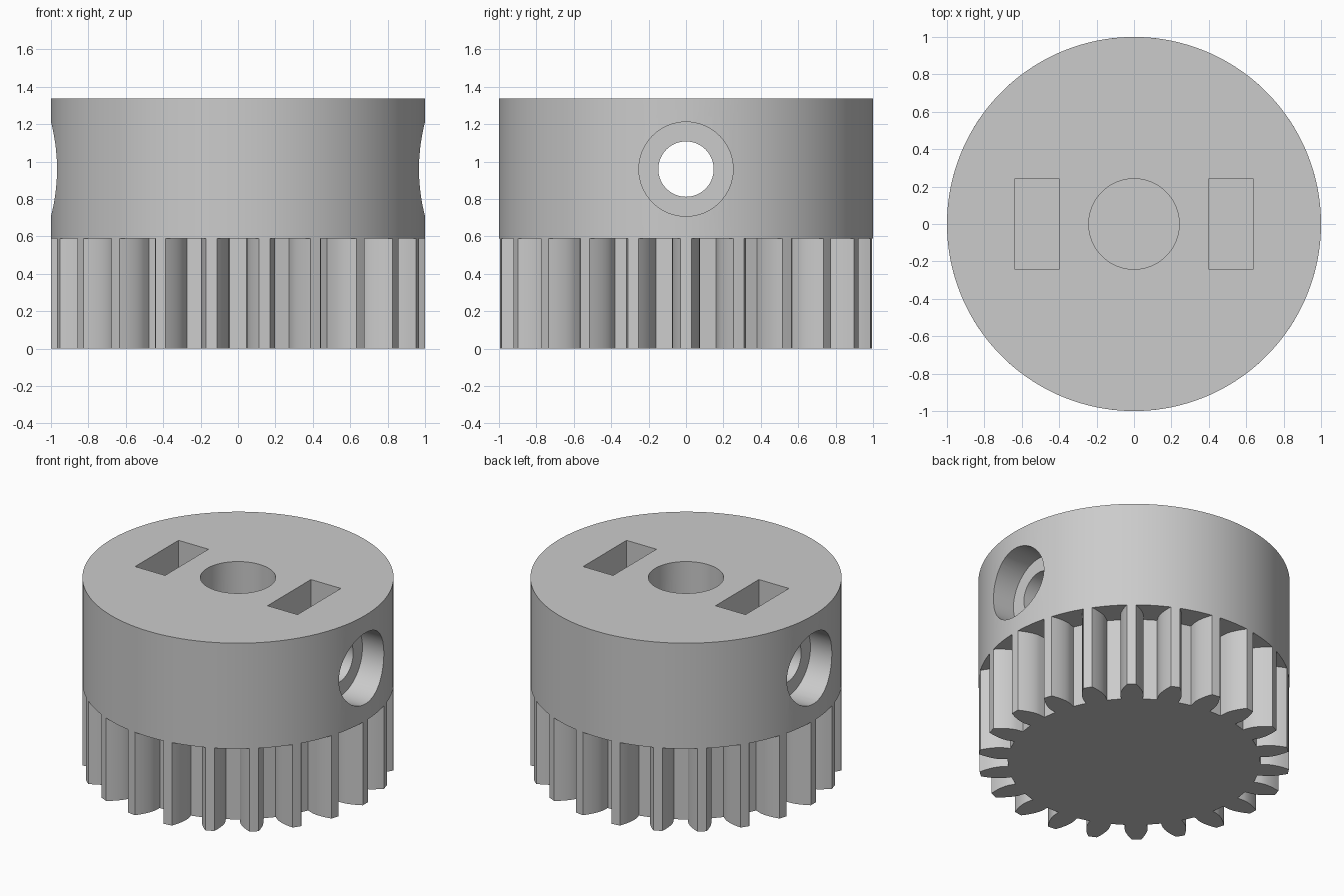
import bpy
import bmesh
import math
from mathutils import Matrix, Vector

if "Cube" in bpy.data.objects:
    bpy.data.objects.remove(bpy.data.objects["Cube"], do_unlink=True)

TEETH = 22
TOP = 1.337
STEP = 0.588                          # height of the toothed section
MODULE = 2 / (TEETH + 2)
PITCH = MODULE * TEETH / 2
ROOT = PITCH - 1.25 * MODULE
BASE = PITCH * math.cos(math.radians(20))
SCREW_Z = 0.96

grey = bpy.data.materials.new("plain grey")
grey.use_nodes = True
colour = (0.6, 0.6, 0.6, 1)
grey.diffuse_color = colour
grey.node_tree.nodes["Principled BSDF"].inputs["Base Color"].default_value = colour


def make(name, bm):
    mesh = bpy.data.meshes.new(name)
    bmesh.ops.recalc_face_normals(bm, faces=bm.faces)
    bm.to_mesh(mesh)
    bm.free()
    mesh.materials.append(grey)
    obj = bpy.data.objects.new(name, mesh)
    bpy.context.collection.objects.link(obj)
    return obj


def cylinder(name, radius, depth, centre, segments=64, along_x=False):
    bm = bmesh.new()
    turn = Matrix.Rotation(math.pi / 2, 4, "Y") if along_x else Matrix()
    bmesh.ops.create_cone(bm, cap_ends=True, segments=segments, radius1=radius, radius2=radius,
                          depth=depth, matrix=Matrix.Translation(centre) @ turn)
    return make(name, bm)


def box(name, low, high):
    bm = bmesh.new()
    low, high = Vector(low), Vector(high)
    bmesh.ops.create_cube(bm, size=1, matrix=Matrix.Translation((low + high) / 2)
                          @ Matrix.Diagonal((high - low).to_4d()))
    return make(name, bm)


def smooth(obj):
    bpy.ops.object.select_all(action="DESELECT")
    obj.select_set(True)
    bpy.context.view_layer.objects.active = obj
    bpy.ops.object.shade_smooth_by_angle(angle=math.radians(25))


def involute(angle):
    return math.tan(angle) - angle


# Toothed section: involute flanks running from the root circle to the tip
half_base = math.pi / (2 * TEETH) + involute(math.radians(20))
flank = [(ROOT, half_base)]
for i in range(7):
    r = BASE + (1 - BASE) * i / 6
    flank.append((r, half_base - involute(math.acos(BASE / r))))
tooth = [(r, -a) for r, a in flank] + [(1, 0)] + [(r, a) for r, a in reversed(flank)]

bm = bmesh.new()
outline = []
for k in range(TEETH):
    centre = math.tau * k / TEETH
    for r, a in tooth:
        outline.append(bm.verts.new((r * math.cos(centre + a), r * math.sin(centre + a), 0)))
face = bm.faces.new(outline)
moved = bmesh.ops.extrude_face_region(bm, geom=[face], use_keep_orig=True)["geom"]
bmesh.ops.translate(bm, vec=(0, 0, STEP), verts=[v for v in moved if isinstance(v, bmesh.types.BMVert)])
gear = make("gear_teeth", bm)
smooth(gear)

# Collar
collar = cylinder("collar", 1, TOP - STEP, (0, 0, (TOP + STEP) / 2), segments=TEETH * 6)

# Shaft bore, cross hole, counterbores and nut pockets
cutters = [
    cylinder("shaft_bore_cutter", 0.242, 2, (0, 0, 1)),
    cylinder("screw_hole_cutter", 0.148, 3, (0, 0, SCREW_Z), along_x=True),
]
for side, label in ((1, "left"), (-1, "right")):
    cutters.append(cylinder(label + "_counterbore_cutter", 0.252, 0.4,
                            (side * 1.0, 0, SCREW_Z), along_x=True))
    inner, outer = sorted((side * 0.402, side * 0.637))
    cutters.append(box(label + "_nut_pocket_cutter", (inner, -0.243, 0.71), (outer, 0.243, 1.5)))

bpy.context.view_layer.objects.active = collar
for cutter in cutters:
    mod = collar.modifiers.new(cutter.name, "BOOLEAN")
    mod.operation = "DIFFERENCE"
    mod.solver = "EXACT"
    mod.object = cutter
    bpy.ops.object.modifier_apply(modifier=mod.name)
for cutter in cutters:
    bpy.data.objects.remove(cutter, do_unlink=True)
smooth(collar)
